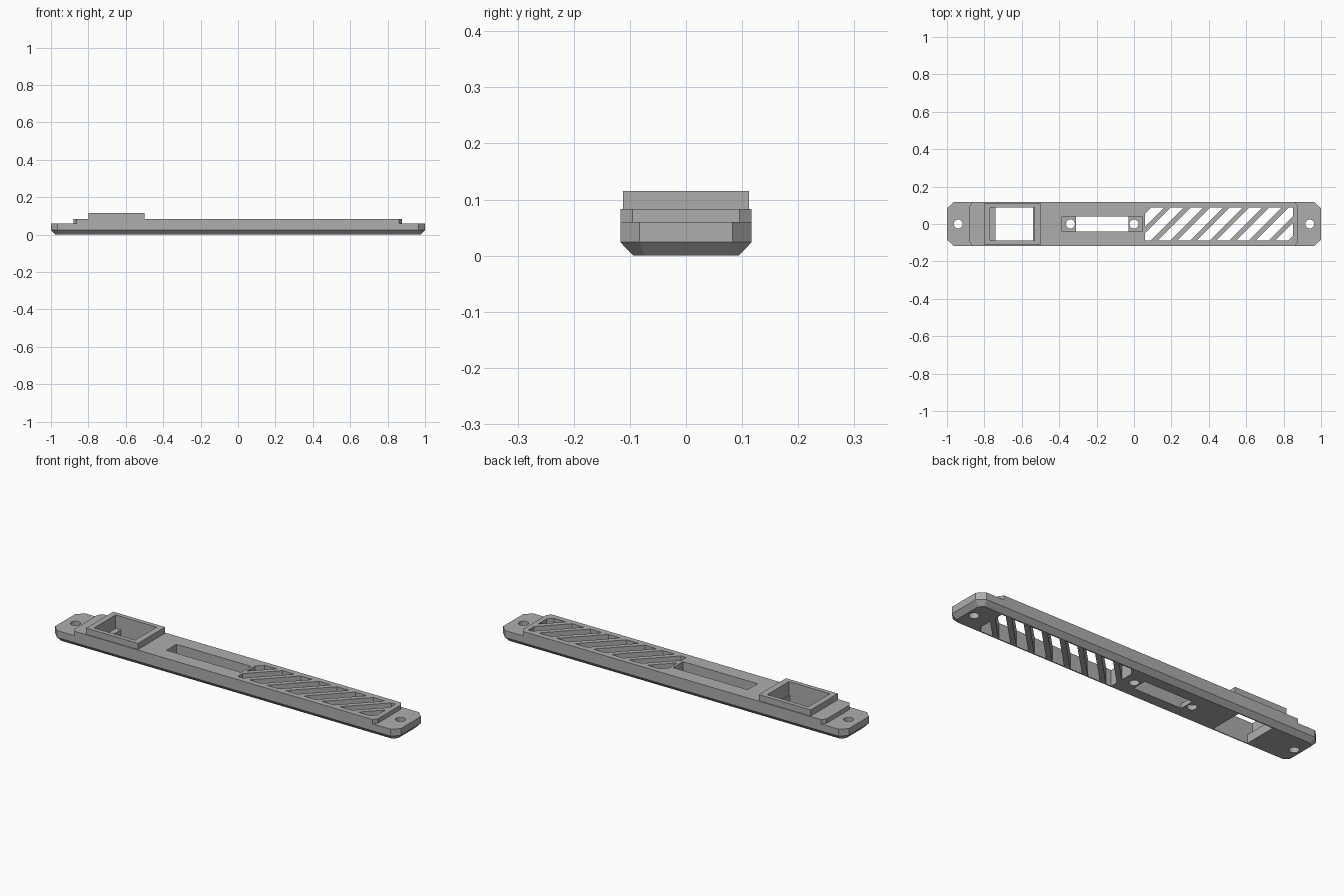
import bpy, bmesh
from mathutils import Vector

default = bpy.data.objects.get("Cube")
if default:
    bpy.data.objects.remove(default, do_unlink=True)

grey = bpy.data.materials.new("mid grey")
grey.use_nodes = True
grey.diffuse_color = (0.42, 0.42, 0.42, 1)
grey.node_tree.nodes["Principled BSDF"].inputs["Base Color"].default_value = grey.diffuse_color


def finish(bm, name):
    bmesh.ops.recalc_face_normals(bm, faces=bm.faces)
    mesh = bpy.data.meshes.new(name)
    bm.to_mesh(mesh)
    bm.free()
    mesh.materials.append(grey)
    obj = bpy.data.objects.new(name, mesh)
    bpy.context.collection.objects.link(obj)
    return obj


def outline(x0, x1, hy, cx=0, cy=0):
    """Rectangle with optional cut corners."""
    pts = []
    for x, y, first in ((x1, -hy, 1), (x1, hy, 0), (x0, hy, 1), (x0, -hy, 0)):
        sx, sy = (1 if x == x1 else -1), (1 if y > 0 else -1)
        pair = [(x - sx * cx, y), (x, y - sy * cy)]
        if not first:
            pair.reverse()
        pts += pair if cx else [(x, y)]
    return pts


def loft(name, layers):
    """Stack of matching outlines, each given as (z, points)."""
    bm = bmesh.new()
    rings = [[bm.verts.new((x, y, z)) for x, y in pts] for z, pts in layers]
    n = len(rings[0])
    for a, b in zip(rings, rings[1:]):
        for i in range(n):
            j = (i + 1) % n
            bm.faces.new((a[i], a[j], b[j], b[i]))
    bm.faces.new(rings[0])
    bm.faces.new(rings[-1])
    return finish(bm, name)


def prism(name, pts, z0, z1):
    return loft(name, [(z0, pts), (z1, pts)])


def cylinder(x, radius):
    bm = bmesh.new()
    bmesh.ops.create_cone(bm, cap_ends=True, segments=24, radius1=radius,
                          radius2=radius, depth=0.4)
    bmesh.ops.translate(bm, verts=bm.verts, vec=(x, 0, 0))
    return finish(bm, "hole_cutter")


def diagonal_slot(c0, c1):
    """Slanted slot between x-y=c0 and x-y=c1, trimmed to the grille window."""
    bm = bmesh.new()
    bm.faces.new([bm.verts.new((x, y, -0.1)) for x, y in outline(0.06, 0.85, 0.088)])
    for c, side in ((c0, -1), (c1, 1)):
        bmesh.ops.bisect_plane(bm, geom=bm.verts[:] + bm.edges[:] + bm.faces[:],
                               plane_co=(c, 0, 0), plane_no=Vector((side, -side, 0)),
                               clear_outer=True)
    up = bmesh.ops.extrude_face_region(bm, geom=bm.faces[:], use_keep_orig=True)
    verts = [v for v in up["geom"] if isinstance(v, bmesh.types.BMVert)]
    bmesh.ops.translate(bm, verts=verts, vec=(0, 0, 0.4))
    return finish(bm, "slot_cutter")


def combine(target, tool, operation):
    tool.hide_render = True
    mod = target.modifiers.new("combine", "BOOLEAN")
    mod.operation, mod.solver, mod.object = operation, "EXACT", tool
    bpy.context.view_layer.objects.active = target
    bpy.ops.object.modifier_apply(modifier=mod.name)
    bpy.data.objects.remove(tool, do_unlink=True)


# Base plate with cut corners and bevelled underside
wide = outline(-1, 1, 0.117, 0.035, 0.034)
panel = loft("vent_panel", [
    (0, outline(-0.977, 0.977, 0.094, 0.0215, 0.0205)),
    (0.024, wide), (0.06, wide)])

# Raised deck and switch housing
combine(panel, prism("deck", outline(-0.88, 0.876, 0.117, 0.016, 0.022), 0.045, 0.083), "UNION")
combine(panel, prism("housing", outline(-0.8, -0.5, 0.112), 0.07, 0.115), "UNION")

# Housing opening with a narrow ledge at the bottom
combine(panel, prism("opening", outline(-0.77, -0.533, 0.089), 0.045, 0.3), "DIFFERENCE")
combine(panel, prism("opening", outline(-0.74, -0.539, 0.089), -0.1, 0.06), "DIFFERENCE")

# Central recess and through slot
combine(panel, prism("recess", outline(-0.385, 0.046, 0.041), 0.025, 0.3), "DIFFERENCE")
combine(panel, prism("slot", outline(-0.31, -0.03, 0.039), -0.1, 0.04), "DIFFERENCE")

# Screw holes
for x in (-0.94, 0.94, -0.34, 0):
    combine(panel, cylinder(x, 0.024), "DIFFERENCE")

# Diagonal grille slots
for i in range(9):
    start = 0.004 + i * 0.105
    combine(panel, diagonal_slot(start, start + 0.069), "DIFFERENCE")
